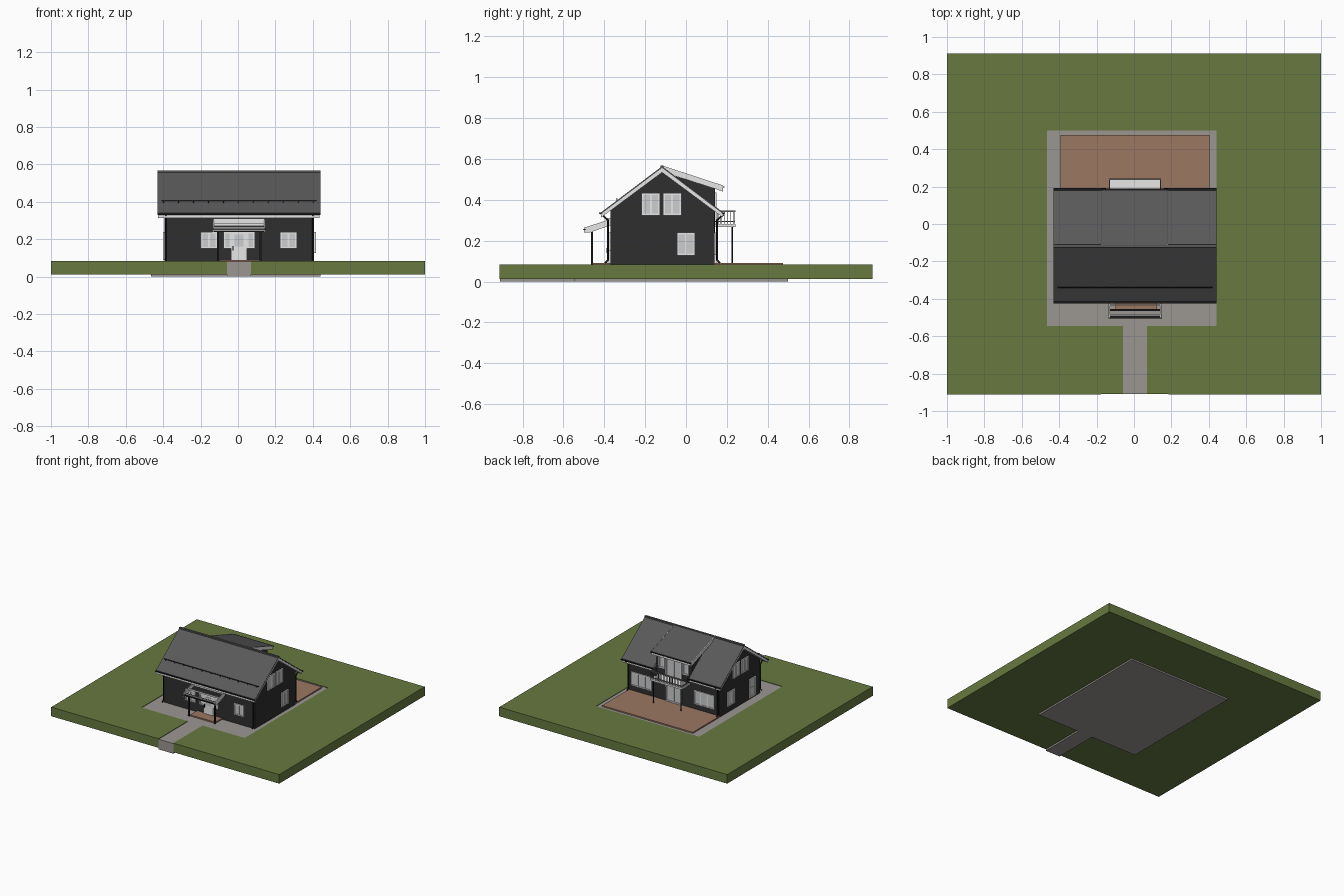
import bpy, bmesh, math
from mathutils import Vector

if "Cube" in bpy.data.objects:
    bpy.data.objects.remove(bpy.data.objects["Cube"])

def mat(name, r, g, b):
    m = bpy.data.materials.new(name)
    m.diffuse_color = (r, g, b, 1)
    m.use_nodes = True
    m.node_tree.nodes["Principled BSDF"].inputs["Base Color"].default_value = m.diffuse_color
    return m

GRASS = mat("grass green", .135, .19, .05)
PAVE = mat("paving grey", .33, .31, .29)
DECK = mat("deck brown", .33, .185, .12)
WALL = mat("charcoal cladding", .028, .028, .028)
ROOF = mat("roof grey", .1, .1, .1)
WHITE = mat("white trim", .8, .8, .8)
GLASS = mat("pale glass", .6, .61, .62)
BLACK = mat("black metal", .012, .012, .012)
RAIL = mat("railing grey", .2, .2, .2)

def finish(name, bm, m):
    bmesh.ops.recalc_face_normals(bm, faces=bm.faces)
    me = bpy.data.meshes.new(name)
    bm.to_mesh(me)
    bm.free()
    me.materials.append(m)
    ob = bpy.data.objects.new(name, me)
    bpy.context.collection.objects.link(ob)
    return ob

def boxes(name, m, *bs):
    """One object made of boxes given as (x0, x1, y0, y1, z0, z1)."""
    bm = bmesh.new()
    for x0, x1, y0, y1, z0, z1 in bs:
        vs = bmesh.ops.create_cube(bm, size=1)["verts"]
        for v in vs:
            v.co = Vector(((x0 + x1) / 2 + v.co.x * (x1 - x0),
                           (y0 + y1) / 2 + v.co.y * (y1 - y0),
                           (z0 + z1) / 2 + v.co.z * (z1 - z0)))
    return finish(name, bm, m)

def prism(name, m, pts, a, b, axis="x"):
    """Extrude a profile: (y, z) points along x, or (x, y) points along z."""
    bm = bmesh.new()
    at = (lambda p, t: (t, p[0], p[1])) if axis == "x" else (lambda p, t: (p[0], p[1], t))
    f = bm.faces.new([bm.verts.new(at(p, a)) for p in pts])
    ext = bmesh.ops.extrude_face_region(bm, geom=[f])["geom"]
    d = Vector((b - a, 0, 0)) if axis == "x" else Vector((0, 0, b - a))
    bmesh.ops.translate(bm, vec=d, verts=[v for v in ext if isinstance(v, bmesh.types.BMVert)])
    return finish(name, bm, m)

def pipe(name, m, pts, r):
    c = bpy.data.curves.new(name, "CURVE")
    c.dimensions = "3D"
    c.bevel_depth, c.bevel_resolution, c.use_fill_caps = r, 2, True
    s = c.splines.new("POLY")
    s.points.add(len(pts) - 1)
    for q, p in zip(s.points, pts):
        q.co = (*p, 1)
    c.materials.append(m)
    ob = bpy.data.objects.new(name, c)
    bpy.context.collection.objects.link(ob)

XL, XR, YF, YB, G = -.392, .407, -.37, .14, .084   # wall planes and ground level
RY, RZ = -.117, .564                               # ridge

# ---- plot: grass wraps around a slightly recessed paved area with a path
pave = [(-.06, -.91), (-.06, -.545), (-.465, -.545), (-.465, .5),
        (.44, .5), (.44, -.545), (.07, -.545), (.07, -.91)]
prism("paving", PAVE, pave, 0, .08, "z")
prism("lawn", GRASS, [(-1, -.912)] + pave + [(1, -.912), (1, .912), (-1, .912)], .012, G, "z")
boxes("rear_deck", DECK, (-.393, .403, YB, .475, .07, .09))
boxes("porch_deck", DECK, (-.1, .122, -.457, YF, .07, .09))

# ---- house body and dormer body
def slope(y, drop=0):
    return RZ - .755 * abs(y - RY) - drop
prism("house_walls", WALL, [(YF, .07), (YB, .07), (YB, slope(YB, .025)),
                            (RY, RZ - .025), (YF, slope(YF, .025))], XL, XR)
def shed(y, drop=0):
    return RZ - .335 * (y - RY) - drop
prism("dormer_walls", WALL, [(YB + .001, .2), (YB + .001, shed(YB, .02)),
                             (RY, RZ - .03), (RY, .2)], -.15, .16)

# ---- roofs: dark covering over white bargeboards and soffits
def slab(name, fn, y1, x0, x1, inset=.0):
    prism(name + "_covering", ROOF, [(RY, fn(RY)), (y1, fn(y1)), (y1, fn(y1, .008)),
                                     (RY, fn(RY, .008))], x0, x1)
    prism(name + "_soffit", WHITE, [(RY, fn(RY, .008)), (y1, fn(y1, .008)), (y1, fn(y1, .026)),
                                    (RY, fn(RY, .03))], x0 + .003, x1 - .003)
slab("front_roof", slope, -.415, -.43, .44)
slab("rear_roof_left", slope, .18, -.43, -.15)
slab("rear_roof_right", slope, .18, .16, .44)
slab("dormer_roof", lambda y, d=0: shed(y, d) + .003, .18, -.17, .183)
boxes("dormer_roof_edges", WHITE)
for i, x in enumerate((-.172, .181)):
    prism(f"dormer_verge_{i}", WHITE, [(RY, RZ + .004), (.18, shed(.18) + .006),
                                       (.18, shed(.18, .024)), (RY, RZ - .02)], x - .002, x + .002)
boxes("ridge_cap", ROOF, (-.43, .44, RY - .008, RY + .008, RZ - .006, RZ + .004))
boxes("snow_guard", BLACK, (-.41, .42, -.341, -.337, .404, .408),
      *[(-.4 + .08 * i, -.396 + .08 * i, -.341, -.335, .39, .406) for i in range(11)])

# ---- gutters and downpipes
def gutter(name, y, z, x0, x1, r=.009):
    arc = [(y + r * math.cos(math.pi * (1 + i / 6)), z + r * math.sin(math.pi * (1 + i / 6)))
           for i in range(7)]
    prism(name, BLACK, arc, x0, x1)
gutter("front_gutter", -.417, .338, -.43, .44)
gutter("rear_gutter_left", .183, .338, -.43, -.15)
gutter("rear_gutter_right", .183, .338, .16, .44)
gutter("dormer_gutter", .183, .466, -.17, .183, .007)
for i, x in enumerate((XL + .006, XR - .006)):
    for j, (yw, s) in enumerate(((YF, -1), (YB, 1))):
        pipe(f"downpipe_{i}{j}", BLACK, [(x, yw + s * .044, .33), (x, yw + s * .012, .3),
             (x, yw + s * .012, .105), (x, yw + s * .026, .09)], .005)

# ---- windows and doors: white frame bars around glass plates
def window(name, side, u0, u1, z0, z1, cols=1, rows=1, t=.009):
    def put(a, b, c, d, depth):
        return {"front": (a, b, YF - depth, YF + .002, c, d),
                "back": (a, b, YB - .002, YB + depth, c, d),
                "left": (XL - depth, XL + .002, a, b, c, d),
                "right": (XR - .002, XR + depth, a, b, c, d)}[side]
    boxes(name + "_glass", GLASS, put(u0 + .002, u1 - .002, z0 + .002, z1 - .002, .004))
    bars = [put(u0, u0 + t, z0, z1, .009), put(u1 - t, u1, z0, z1, .009),
            put(u0 + t, u1 - t, z0, z0 + t, .009), put(u0 + t, u1 - t, z1 - t, z1, .009)]
    for i in range(1, cols):
        u = u0 + (u1 - u0) * i / cols
        bars.append(put(u - t / 2, u + t / 2, z0 + t, z1 - t, .008))
    for i in range(1, rows):
        z = z0 + (z1 - z0) * i / rows
        bars.append(put(u0 + t, u1 - t, z - .003, z + .003, .007))
    boxes(name + "_frame", WHITE, *bars)

window("front_left_window", "front", -.2, -.11, .15, .24, 2)
window("front_right_window", "front", .225, .315, .15, .24, 2)
window("porch_window_left", "front", -.077, -.037, .15, .24)
window("porch_window_right", "front", .048, .09, .15, .24)
boxes("front_door", WHITE, (-.037, .048, YF - .009, YF, .088, .24))
boxes("front_door_panel", GLASS, (-.02, .03, YF - .012, YF, .16, .225))
boxes("front_door_handle", BLACK, (-.03, -.025, YF - .018, YF, .14, .165))
for side in ("left", "right"):
    window(side + "_upper_window_a", side, -.217, -.127, .323, .433, 2)
    window(side + "_upper_window_b", side, -.113, -.023, .323, .433, 2)
    window(side + "_lower_window", side, -.045, .045, .127, .24, 2)
window("left_side_door", "left", -.31, -.23, .09, .24, 1, 2)
window("rear_window_left", "back", -.35, -.17, .13, .24, 3)
window("rear_window_right", "back", .2, .38, .13, .24, 3)
window("terrace_door", "back", -.065, .075, .09, .24, 2)
window("balcony_door", "back", -.065, .075, .285, .435, 2)
window("dormer_window_left", "back", -.125, -.075, .34, .435)
window("dormer_window_right", "back", .085, .135, .34, .435)

# ---- balcony: floor, posts and railing
BX0, BX1, BY = -.133, .145, .243
boxes("balcony_floor", WHITE, (BX0, BX1, YB, BY, .268, .282))
for i, x in enumerate((-.115, .127)):
    pipe(f"balcony_post_{i}", BLACK, [(x, .227, .08), (x, .227, .27)], .004)
rails = [(BX0, BX1, BY - .008, BY, .34, .348), (BX0, BX1, BY - .006, BY - .002, .292, .297)]
for x in (BX0, BX1 - .006):
    rails += [(x, x + .006, YB, BY - .008, .34, .348), (x + .001, x + .005, YB, BY - .006, .292, .297)]
    rails += [(x + .001, x + .004, YB + .015 * k, YB + .015 * k + .003, .275, .341) for k in range(1, 7)]
rails += [(BX0 + .0137 * k, BX0 + .0137 * k + .003, BY - .006, BY - .002, .275, .341) for k in range(21)]
boxes("balcony_railing", RAIL, *rails)

# ---- entrance porch: open roof frame on two posts
for i, x in enumerate((-.135, .14)):
    prism(f"porch_rafter_{i}", WHITE, [(YF, .305), (-.5, .263), (-.5, .24), (-.47, .24),
                                       (YF, .275)], x, x + .007)
boxes("porch_rails", WHITE, (-.13, .142, -.382, YF, .285, .31),
      (-.13, .142, -.436, -.431, .272, .284), (-.13, .142, -.49, -.484, .245, .266))
boxes("porch_beam", BLACK, (-.13, .142, -.465, -.455, .24, .252))
gutter("porch_gutter", -.497, .258, -.137, .149, .007)
boxes("porch_posts", BLACK, *[(x - .005, x + .005, -.465, -.455, .08, .245) for x in (-.107, .12)])
bpy.data.objects.remove(bpy.data.objects["dormer_roof_edges"])
